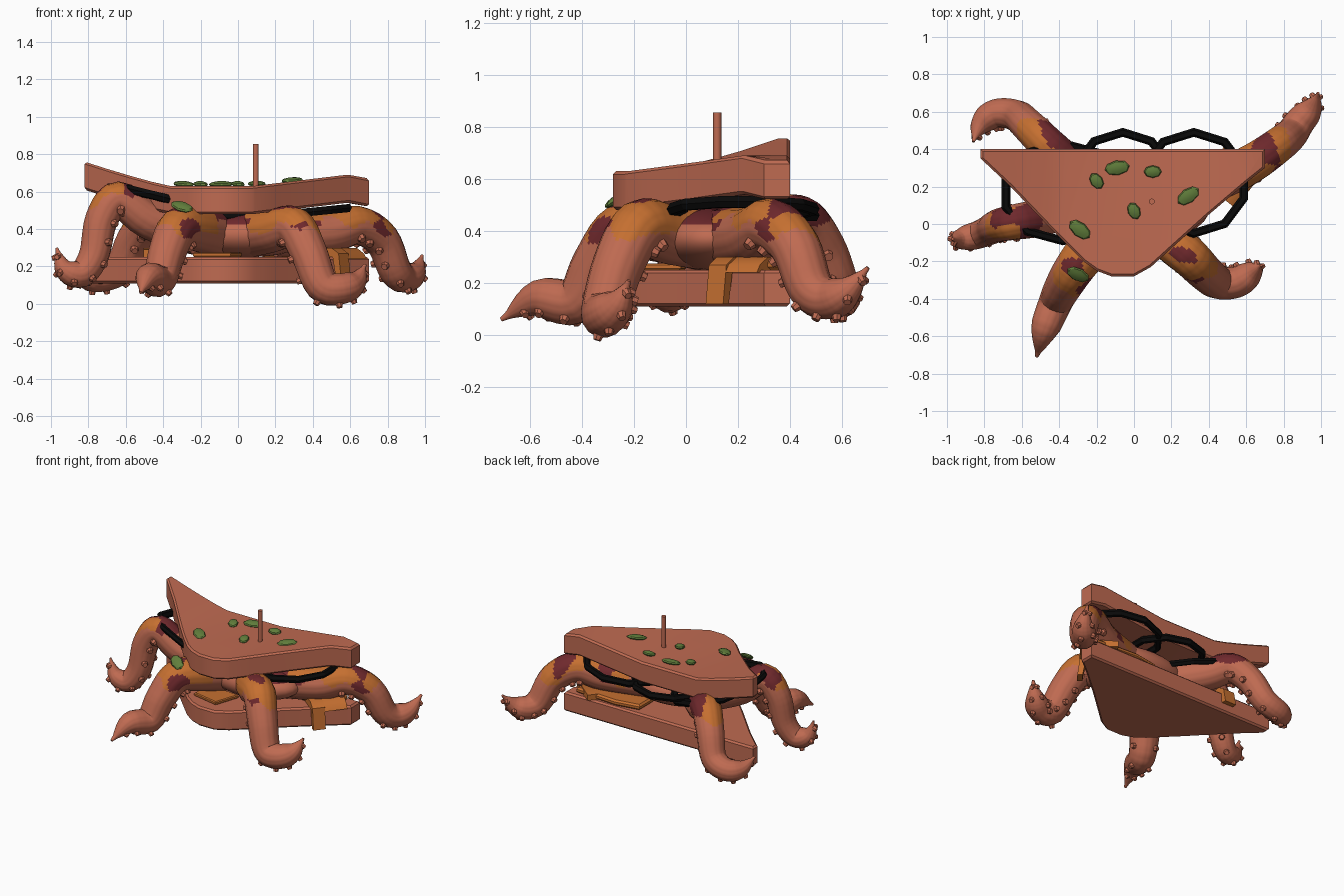
import bpy, bmesh, math, random
from mathutils import Vector, Matrix, noise

if "Cube" in bpy.data.objects:
    bpy.data.objects.remove(bpy.data.objects["Cube"])

random.seed(4)


def mat(name, rgb):
    m = bpy.data.materials.new(name)
    m.diffuse_color = (*rgb, 1)
    m.use_nodes = True
    m.node_tree.nodes["Principled BSDF"].inputs["Base Color"].default_value = m.diffuse_color
    return m


BROWN = mat("clay brown", (0.52, 0.145, 0.083))
ORANGE = mat("cheese orange", (0.56, 0.16, 0.03))
RED = mat("sauce red", (0.16, 0.022, 0.026))
BLACK = mat("black", (0.003, 0.003, 0.003))
GREEN = mat("leaf green", (0.12, 0.21, 0.045))


def finish(bm, name, mats, smooth=None):
    bmesh.ops.recalc_face_normals(bm, faces=bm.faces[:])
    me = bpy.data.meshes.new(name)
    bm.to_mesh(me)
    bm.free()
    for m in mats:
        me.materials.append(m)
    ob = bpy.data.objects.new(name, me)
    bpy.context.collection.objects.link(ob)
    if smooth:
        bpy.context.view_layer.objects.active = ob
        ob.select_set(True)
        bpy.ops.object.shade_smooth_by_angle(angle=math.radians(smooth))
        ob.select_set(False)
    return ob


# Rounded triangle shared by both bread slices
TRI = [(-.82, .4), (-.82, .35), (-.66, .2), (-.44, -.03), (-.27, -.2), (-.2, -.25), (-.12, -.28),
       (0, -.28), (.09, -.23), (.2, -.13), (.4, .05), (.6, .22), (.70, .3), (.70, .4)]


def curl(x):
    if x < -.36:
        return .13 * ((-.36 - x) / .46) ** 1.15
    if x > .08:
        return .06 * min((x - .08) / .5, 1) - max(0, x - .6) * .2
    return 0


def slab(name, outline, z0, z1, material, bend=None, bevel=.012):
    bm = bmesh.new()
    f = bm.faces.new([bm.verts.new((x, y, z0)) for x, y in outline])
    up = bmesh.ops.extrude_face_region(bm, geom=[f])
    bmesh.ops.translate(bm, vec=(0, 0, z1 - z0),
                        verts=[v for v in up["geom"] if isinstance(v, bmesh.types.BMVert)])
    rim = [e for e in bm.edges if abs(e.verts[0].co.z - e.verts[1].co.z) < 1e-5]
    bmesh.ops.bevel(bm, geom=rim, offset=bevel, segments=1, affect='EDGES')
    if bend:
        for x in (-.7, -.58, -.46, -.36, .08, .25, .42, .58):
            bmesh.ops.bisect_plane(bm, geom=bm.verts[:] + bm.edges[:] + bm.faces[:],
                                   plane_co=(x, 0, 0), plane_no=(1, 0, 0))
        for v in bm.verts:
            v.co.z += bend(v.co.x)
    return finish(bm, name, [material], 30)


slab("bottom_bread", TRI, .11, .25, BROWN)
slab("top_bread", TRI, .48, .63, BROWN, bend=curl)
# Cheese lying on the lower slice
slab("back_cheese", [(.12, .2), (.5, .18), (.64, .3), (.62, .37), (.3, .39), (.12, .36)], .25, .29, ORANGE)
slab("front_cheese", [(-.24, -.16), (-.04, -.2), (.02, -.02), (-.22, .0)], .25, .275, ORANGE, bevel=.006)


def spline(pts, n):
    pts = [Vector(p) for p in pts]
    ext = [2 * pts[0] - pts[1]] + pts + [2 * pts[-1] - pts[-2]]
    out = []
    for i in range(len(pts) - 1):
        a, b, c, d = ext[i:i + 4]
        for j in range(n):
            t = j / n
            out.append(.5 * (2 * b + (c - a) * t + (2 * a - 5 * b + 4 * c - d) * t * t
                             + (3 * b - a - 3 * c + d) * t ** 3))
    return out + [pts[-1]]


def tentacle(name, pts, r0, paint=.43):
    path = spline(pts, 5)
    bm = bmesh.new()
    n, sides = len(path), 14
    rings, dorsal, bumps = [], Vector((0, 0, 1)), []
    for i, p in enumerate(path):
        tan = (path[min(i + 1, n - 1)] - path[max(i - 1, 0)]).normalized()
        dorsal = (dorsal - tan * dorsal.dot(tan)).normalized()
        side = tan.cross(dorsal)
        t = i / (n - 1)
        r = r0 * (1 - .46 * t) * (1 if t < .78 else max(.12, 1 - ((t - .78) / .22) ** 1.6))
        rings.append([bm.verts.new(p + r * (math.cos(a) * dorsal + math.sin(a) * side))
                      for a in (2 * math.pi * k / sides for k in range(sides))])
        if i % 3 == 0 and .2 < t < .95:
            for s in (-1, 1):
                a = math.pi + s * random.uniform(.5, .95)
                d = math.cos(a) * dorsal + math.sin(a) * side
                bumps.append((p + d * r, d, .02 + .012 * (1 - t)))
    for a, b in zip(rings, rings[1:]):
        for k in range(sides):
            bm.faces.new((a[k], a[(k + 1) % sides], b[(k + 1) % sides], b[k]))
    bm.faces.new(rings[0])
    bm.faces.new(rings[-1])
    bmesh.ops.subdivide_edges(bm, edges=bm.edges[:], cuts=2, use_grid_fill=True)
    # melted cheese and sauce patches around the top of the arch
    bm.normal_update()
    for f in bm.faces:
        c = f.calc_center_median()
        h = c.z + .16 * noise.noise(c * 7) + .05 * f.normal.z
        if h > paint and f.normal.z > -.3:
            f.material_index = 2 if noise.noise(c * 6 + Vector((3, 1, 5))) > .08 else 1
    # suckers
    for p, d, s in bumps:
        m = Matrix.Translation(p) @ d.to_track_quat('Z', 'Y').to_matrix().to_4x4()
        bmesh.ops.create_cone(bm, cap_ends=True, segments=7, radius1=s, radius2=s * .65,
                              depth=s * 1.4, matrix=m)
    finish(bm, name, [BROWN, ORANGE, RED], 45)


tentacle("front_left_tentacle", [(-.1, .1, .37), (-.22, -.1, .4), (-.32, -.24, .4), (-.38, -.34, .27),
         (-.42, -.42, .13), (-.48, -.57, .14), (-.52, -.71, .06)], .13)
tentacle("front_right_tentacle", [(.05, .1, .37), (.18, -.07, .39), (.3, -.18, .41), (.38, -.26, .27),
         (.45, -.31, .1), (.55, -.31, .08), (.63, -.26, .12), (.68, -.22, .21)], .125)
tentacle("left_tentacle", [(-.25, .12, .37), (-.48, .04, .45), (-.64, .01, .56), (-.73, -.01, .45),
         (-.77, -.03, .26), (-.84, -.06, .16), (-.93, -.08, .19), (-.97, -.08, .3)], .11, .57)
tentacle("back_left_tentacle", [(-.2, .15, .37), (-.36, .32, .4), (-.47, .43, .44), (-.56, .52, .34),
         (-.63, .58, .19), (-.74, .59, .14), (-.82, .53, .15), (-.86, .44, .21)], .115, .46)
tentacle("back_right_tentacle", [(.2, .15, .37), (.48, .25, .38), (.64, .33, .42), (.77, .42, .34),
         (.84, .48, .18), (.89, .55, .14), (.95, .62, .17), (.985, .7, .26)], .12)

# Body lump joining the tentacles between the slices
bm = bmesh.new()
bmesh.ops.create_uvsphere(bm, u_segments=28, v_segments=20, radius=1,
                          matrix=Matrix.Translation((.05, .1, .37)) @ Matrix.Diagonal((.36, .2, .12, 1)))
for f in bm.faces:
    if f.calc_center_median().z > .43:
        f.material_index = 1
finish(bm, "body", [BROWN, RED], 60)


# Onion rings: faceted black hoops, each tilted
def hoop(name, cx, cy, z, rx, ry, slope_x, slope_y=0):
    bm = bmesh.new()
    n, w, h = 10, .024, .025
    rings = []
    for i in range(n):
        a = 2 * math.pi * (i + .5) / n
        rings.append([])
        for k in range(6):
            b = math.pi * k / 3
            x = (rx + w * math.cos(b)) * math.cos(a)
            y = (ry + w * math.cos(b)) * math.sin(a)
            rings[-1].append(bm.verts.new((cx + x, cy + y, z + slope_x * x + slope_y * y + h * math.sin(b))))
    for i in range(n):
        a, b = rings[i], rings[(i + 1) % n]
        for k in range(6):
            bm.faces.new((a[k], a[(k + 1) % 6], b[(k + 1) % 6], b[k]))
    finish(bm, name, [BLACK])


hoop("left_onion_ring", -.38, .17, .51, .32, .26, -.3, -.2)
hoop("middle_onion_ring", -.06, .24, .46, .26, .25, 0)
hoop("right_onion_ring", .32, .22, .485, .28, .27, .1)


# Cheese drips: ribbons that fold over the edge of the lower slice
def drip(name, loc, angle, width, drop, back=.2):
    prof = [(-back, .29), (-.02, .3), (.03, .27), (.05, .25 - drop), (.015, .25 - drop), (-.01, .25), (-back, .25)]
    bm = bmesh.new()
    rot = Matrix.Translation((*loc, 0)) @ Matrix.Rotation(angle, 4, 'Z')
    f = bm.faces.new([bm.verts.new(rot @ Vector((u, -width / 2, z))) for u, z in prof])
    up = bmesh.ops.extrude_face_region(bm, geom=[f])
    bmesh.ops.translate(bm, vec=rot.to_3x3() @ Vector((0, width, 0)),
                        verts=[v for v in up["geom"] if isinstance(v, bmesh.types.BMVert)])
    finish(bm, name, [ORANGE], 40)


drip("right_cheese_drip", (.54, .14), math.radians(-38), .085, .13)
drip("right_cheese_fold", (.6, .24), math.radians(-38), .16, .01)
drip("back_cheese_drip", (-.46, .39), math.radians(90), .09, .08, .08)

# Green leaves on the top slice, one sliding off the front
for i, (x, y, z, ang) in enumerate([(-.2, .23, .64, 125), (-.09, .3, .64, 10), (.1, .28, .642, 0),
                                    (0, .07, .64, 115), (.29, .15, .66, 35), (-.29, -.03, .64, 140),
                                    (-.3, -.27, .52, 145)]):
    bm = bmesh.new()
    size = (.068, .04, .016) if i in (1, 4, 5, 6) else (.048, .034, .016)
    tilt = .6 if i == 6 else .15
    m = (Matrix.Translation((x, y, z)) @ Matrix.Rotation(tilt, 4, 'X')
         @ Matrix.Rotation(math.radians(ang), 4, 'Z') @ Matrix.Diagonal((*size, 1)))
    bmesh.ops.create_uvsphere(bm, u_segments=8, v_segments=6, radius=1, matrix=m)
    finish(bm, "leaf_%d" % (i + 1), [GREEN], 30)

# Cocktail stick
bm = bmesh.new()
bmesh.ops.create_cone(bm, cap_ends=True, segments=10, radius1=.016, radius2=.016, depth=.45,
                      matrix=Matrix.Translation((.095, .12, .63)))
finish(bm, "cocktail_stick", [BROWN], 40)
